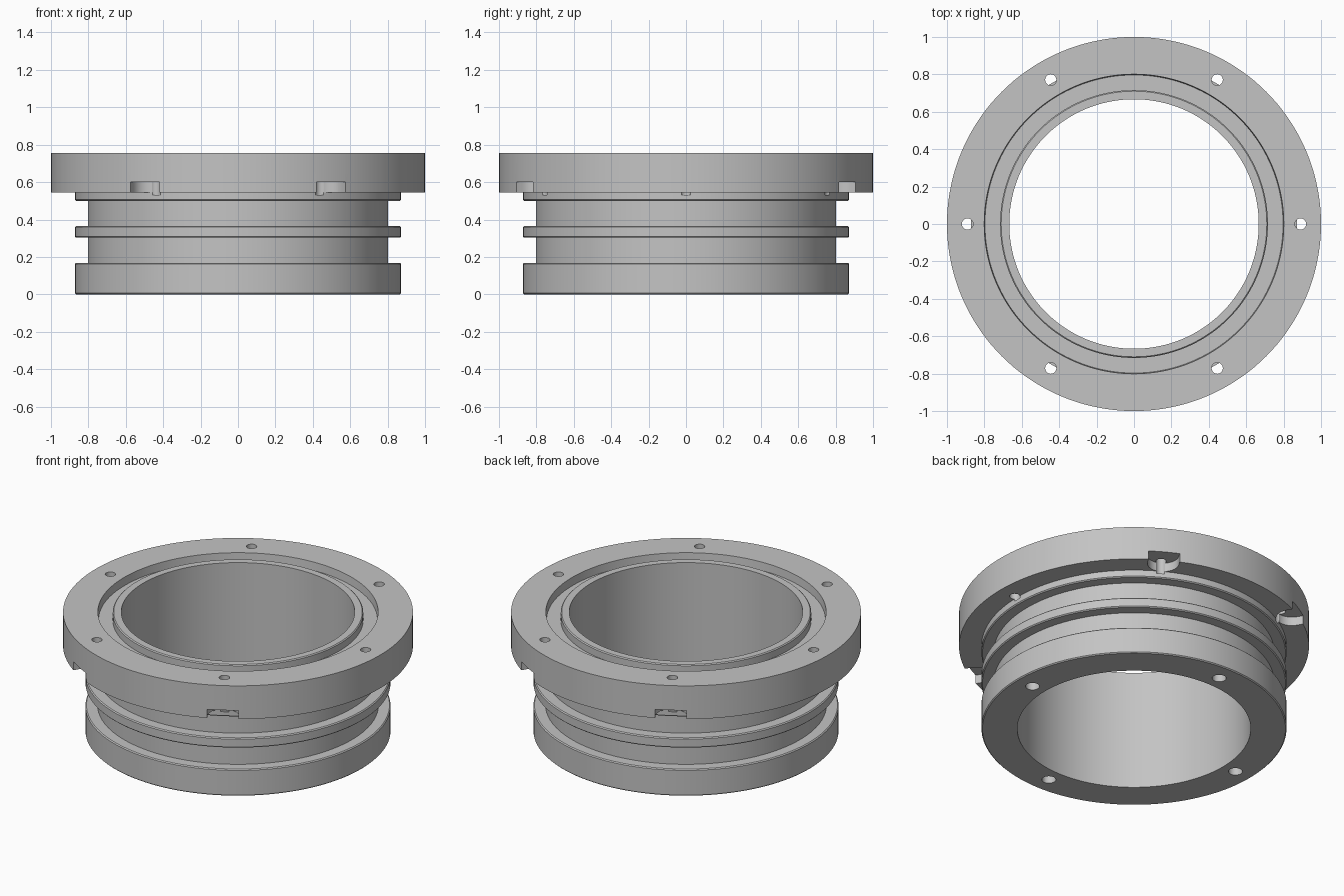
import bpy
import bmesh
from math import cos, sin, pi, radians

cube = bpy.data.objects.get("Cube")
if cube:
    bpy.data.objects.remove(cube, do_unlink=True)

GREY = (0.55, 0.55, 0.55, 1)
grey = bpy.data.materials.new("plain grey")
grey.use_nodes = True
grey.diffuse_color = GREY
grey.node_tree.nodes["Principled BSDF"].inputs["Base Color"].default_value = GREY

SEGMENTS = 144
HEIGHT = 0.755


def make_object(name, bm):
    bmesh.ops.recalc_face_normals(bm, faces=bm.faces)
    mesh = bpy.data.meshes.new(name)
    bm.to_mesh(mesh)
    bm.free()
    mesh.materials.append(grey)
    obj = bpy.data.objects.new(name, mesh)
    bpy.context.collection.objects.link(obj)
    return obj


def lathe(name, profile):
    """Revolve a closed (radius, z) outline around the z axis."""
    bm = bmesh.new()
    rings = [[bm.verts.new((r * cos(a), r * sin(a), z)) for r, z in profile]
             for a in (2 * pi * i / SEGMENTS for i in range(SEGMENTS))]
    count = len(profile)
    for i, ring in enumerate(rings):
        following = rings[(i + 1) % SEGMENTS]
        for j in range(count):
            k = (j + 1) % count
            bm.faces.new((ring[j], following[j], following[k], ring[k]))
    return make_object(name, bm)


def prism(bm, outline, bottom, top):
    """Extrude a flat outline upwards into a closed solid."""
    low = bm.faces.new([bm.verts.new((x, y, bottom)) for x, y in outline])
    grown = bmesh.ops.extrude_face_region(bm, geom=[low])["geom"]
    for v in grown:
        if isinstance(v, bmesh.types.BMVert):
            v.co.z = top


def disc(radius, distance, angle, sides=24):
    a = radians(angle)
    return [(distance * cos(a) + radius * cos(2 * pi * i / sides),
             distance * sin(a) + radius * sin(2 * pi * i / sides)) for i in range(sides)]


def slot(radius, distance, angle, steps=16):
    """Half-round pocket outline that opens outwards past the rim."""
    a = radians(angle)
    local = [(distance - radius * sin(pi * i / steps), radius * cos(pi * i / steps))
             for i in range(steps + 1)]
    local += [(1.1, -radius), (1.1, radius)]
    return [(x * cos(a) - y * sin(a), x * sin(a) + y * cos(a)) for x, y in local]


def collar(radius, bottom, top, c=0.006):
    """Outer steps of one band with small chamfers."""
    return [(radius - c, bottom), (radius, bottom + c), (radius, top - c), (radius - c, top)]


# Body: three bands with two grooves, a wide top flange and a seal groove
BORE, NECK, BAND, RIM = 0.667, 0.803, 0.872, 1.0
profile = [(BORE, 0)]
profile += collar(BAND, 0, 0.168)
profile += [(NECK, 0.168), (NECK, 0.303)]
profile += collar(BAND, 0.303, 0.365)
profile += [(NECK, 0.365), (NECK, 0.5)]
profile += [(BAND - 0.006, 0.5), (BAND, 0.506), (BAND, 0.545)]
profile += [(RIM, 0.545), (RIM, HEIGHT)]
profile += [(0.801, HEIGHT), (0.797, HEIGHT - 0.05), (0.716, HEIGHT - 0.05),
            (0.716, HEIGHT - 0.006), (0.71, HEIGHT), (BORE, HEIGHT)]
body = lathe("flanged_ring", profile)

# Cutters: flange bolt holes, rim pockets and blind holes in the foot
bolts, pockets, foot = bmesh.new(), bmesh.new(), bmesh.new()
for angle in range(0, 360, 60):
    prism(bolts, disc(0.03, 0.89, angle), 0.53, 0.8)
for angle in (60, 120, 240, 300):
    prism(pockets, slot(0.09, 0.96, angle), 0.545 - 0.0005, 0.6)
for angle in range(0, 360, 90):
    prism(foot, disc(0.04, 0.757, angle), -0.05, 0.14)

for name, bm in (("pocket_cutter", pockets), ("bolt_hole_cutter", bolts),
                 ("foot_hole_cutter", foot)):
    cutter = make_object(name, bm)
    cutter.hide_render = True
    cutter.hide_set(True)
    cut = body.modifiers.new(name, "BOOLEAN")
    cut.operation = "DIFFERENCE"
    cut.solver = "EXACT"
    cut.object = cutter

# Bake the cuts, then drop the cutters and shade
bpy.context.view_layer.objects.active = body
body.select_set(True)
for modifier in list(body.modifiers):
    helper = modifier.object
    bpy.ops.object.modifier_apply(modifier=modifier.name)
    bpy.data.objects.remove(helper, do_unlink=True)
bpy.ops.object.shade_smooth_by_angle(angle=radians(30))
